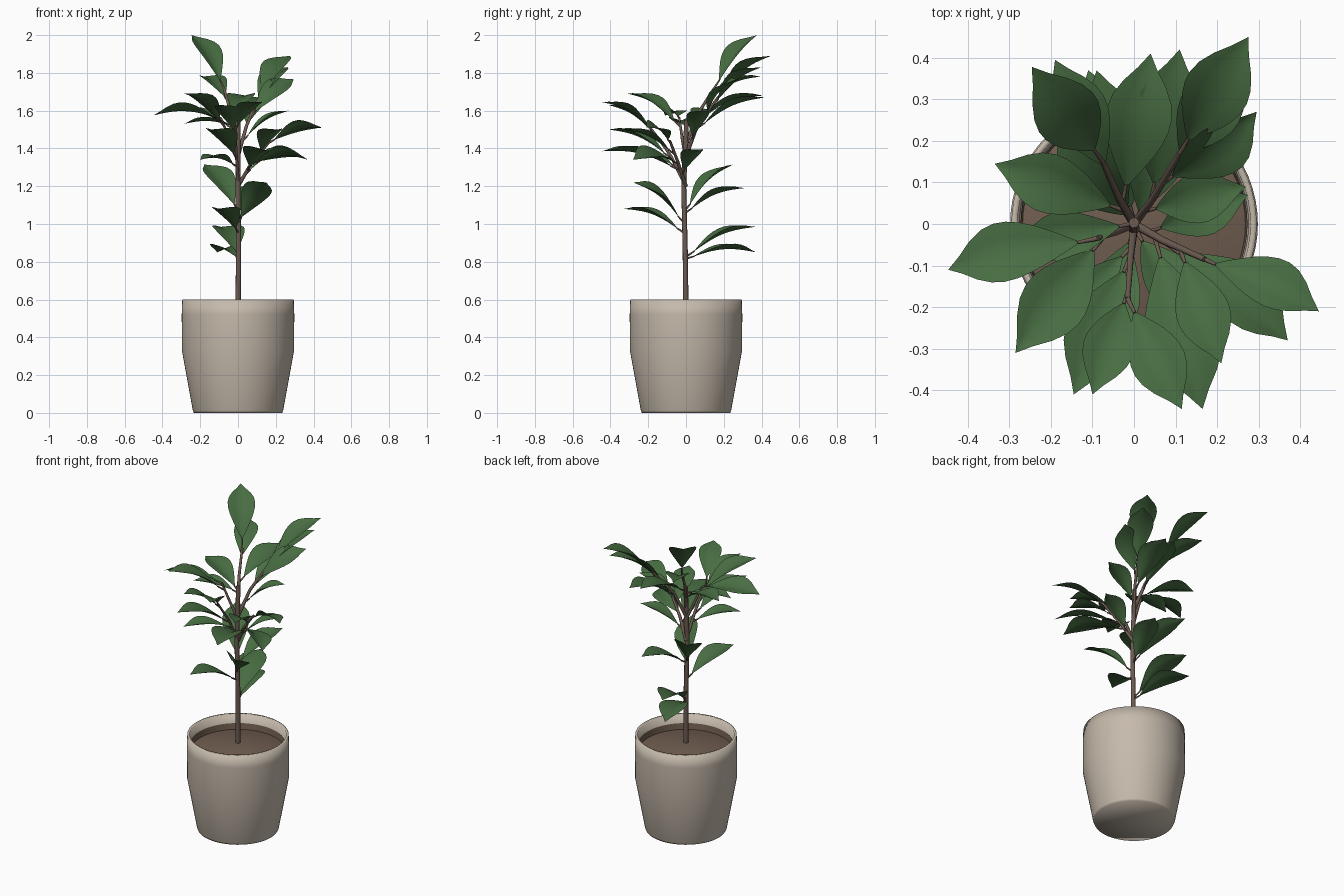
import bpy, math
from mathutils import Vector, Matrix

if "Cube" in bpy.data.objects:
    bpy.data.objects.remove(bpy.data.objects["Cube"])


def material(name, rgb):
    m = bpy.data.materials.new(name)
    m.diffuse_color = (*rgb, 1)
    m.use_nodes = True
    m.node_tree.nodes["Principled BSDF"].inputs["Base Color"].default_value = m.diffuse_color
    return m


CLAY = material("warm_grey_clay", (0.56, 0.49, 0.41))
SOIL = material("brown_soil", (0.165, 0.112, 0.082))
BARK = material("brown_bark", (0.15, 0.105, 0.082))
LEAF = material("leaf_green", (0.064, 0.152, 0.054))


def mesh_object(name, verts, faces, mat, angle=40):
    me = bpy.data.meshes.new(name)
    me.from_pydata(verts, [], faces)
    me.materials.append(mat)
    ob = bpy.data.objects.new(name, me)
    bpy.context.collection.objects.link(ob)
    bpy.ops.object.select_all(action='DESELECT')
    ob.select_set(True)
    bpy.context.view_layer.objects.active = ob
    bpy.ops.object.shade_smooth_by_angle(angle=math.radians(angle))
    return ob


def lathe(name, profile, mat, n=64):
    """Fully smooth turned shape; a profile point with r = 0 closes the end."""
    verts, rings = [], []
    for r, z in profile:
        m = n if r else 1
        rings.append([len(verts) + i % m for i in range(n + 1)])
        verts += [(r * math.cos(2 * math.pi * i / n), r * math.sin(2 * math.pi * i / n), z) for i in range(m)]
    faces = [tuple(dict.fromkeys((a[i], a[i + 1], b[i + 1], b[i])))
             for a, b in zip(rings, rings[1:]) for i in range(n)]
    return mesh_object(name, verts, faces, mat, 180)


def tubes(name, paths):
    """Tapered round stems; each path is (points, start radius, end radius)."""
    verts, faces, n = [], [], 8
    for pts, r0, r1 in paths:
        start = len(verts)
        for k, p in enumerate(pts):
            d = (pts[min(k + 1, len(pts) - 1)] - pts[max(k - 1, 0)]).normalized()
            a = d.cross(Vector((0.31, 0.95, 0.05))).normalized()
            b = d.cross(a)
            r = r0 + (r1 - r0) * k / (len(pts) - 1)
            verts += [p + r * (a * math.cos(2 * math.pi * i / n) + b * math.sin(2 * math.pi * i / n))
                      for i in range(n)]
        for k in range(len(pts) - 1):
            o = start + k * n
            faces += [(o + i, o + (i + 1) % n, o + n + (i + 1) % n, o + n + i) for i in range(n)]
        faces.append(tuple(range(len(verts) - n, len(verts))))
    return mesh_object(name, verts, faces, BARK, 60)


def along(pts, t):
    """Point at fraction t of a polyline."""
    s = t * (len(pts) - 1)
    k = min(int(s), len(pts) - 2)
    return pts[k].lerp(pts[k + 1], s - k)


# Half width of the leaf blade from stalk to tip
OUTLINE = (0.015, 0.07, 0.12, 0.168, 0.205, 0.23, 0.235, 0.212, 0.155, 0.07, 0.0)


def add_leaf(verts, faces, base, tip, roll):
    axis = tip - base
    length = axis.length
    side = Vector((axis.y, -axis.x, 0)).normalized()
    side = Matrix.Rotation(roll, 3, axis.normalized()) @ side
    up = side.cross(axis).normalized()
    start = len(verts)
    rows = len(OUTLINE)
    for k, w in enumerate(OUTLINE):
        u = k / (rows - 1)
        spine = base + axis * u + up * length * 0.08 * math.sin(math.pi * u)
        for j in (-1, -0.5, 0, 0.5, 1):
            fold = 0.5 * abs(j) - 0.15 * j * j
            verts.append(spine + side * (j * w * length) + up * (fold * w * length))
    for k in range(rows - 1):
        for j in range(4):
            o = start + k * 5 + j
            if k == rows - 2:
                faces.append((o, o + 1, start + (rows - 1) * 5 + 2))
            else:
                faces.append((o, o + 1, o + 6, o + 5))


def limb(name, points, r0, r1, leaves):
    """A stem with leaves given as (fraction along stem, tip x, tip y, tip z, optional roll)."""
    pts = [Vector(p) for p in points]
    paths, verts, faces = [(pts, r0, r1)], [], []
    for t, x, y, z, *roll in leaves:
        tip, node = Vector((x, y, z)), along(pts, t)
        base = node.lerp(tip, 0.13) + Vector((0, 0, 0.01))
        add_leaf(verts, faces, base, tip, roll[0] if roll else 0)
        paths.append(([node, node.lerp(base, 0.5), base], 0.006, 0.004))
    tubes(name, paths)
    mesh_object(name + "_leaves", verts, faces, LEAF, 60)


# Pot with thick rim, hollow inside
lathe("pot", [(0, 0), (0.234, 0), (0.239, 0.012), (0.297, 0.33), (0.298, 0.52), (0.295, 0.6),
              (0.28, 0.6), (0.275, 0.49)], CLAY)
# Mounded soil and the raised soil ring against the pot wall
lathe("soil", [(0.268, 0.507), (0.20, 0.525), (0.10, 0.542), (0, 0.55)], SOIL)
lathe("soil_ring", [(0.267, 0.50), (0.273, 0.545)], SOIL)

# Main stem and its low leaves
limb("main_stem", [(0, 0, 0.5), (0.003, -0.004, 0.85), (0, -0.012, 1.2), (0, 0.003, 1.55)], 0.015, 0.013, [
    (0.30, -0.11, 0.37, 0.85), (0.31, -0.09, 0.37, 0.985), (0.43, -0.11, -0.33, 1.08),
    (0.48, 0.15, -0.28, 1.22, -0.45), (0.53, 0.10, 0.31, 1.19), (0.54, -0.18, 0.25, 1.315, -0.15),
    (0.96, -0.285, -0.05, 1.53)])
# Side branches
limb("back_right_branch", [(0, 0, 1.36), (0.045, 0.06, 1.52), (0.11, 0.17, 1.67)], 0.011, 0.007, [
    (1.0, 0.275, 0.45, 1.89), (0.65, 0.295, 0.27, 1.766, 0.45), (0.85, 0.265, 0.40, 1.83),
    (0.45, 0.11, 0.42, 1.67), (0.25, 0.27, 0.09, 1.6)])
limb("back_left_branch", [(0, 0, 1.42), (-0.035, 0.06, 1.58), (-0.075, 0.15, 1.72)], 0.011, 0.007, [
    (1.0, -0.246, 0.378, 2.0), (0.75, -0.19, 0.395, 1.78), (0.4, 0.04, 0.41, 1.68),
    (0.25, -0.335, 0.145, 1.6)])
limb("front_right_branch", [(0, 0, 1.2), (0.07, -0.04, 1.32), (0.17, -0.085, 1.44)], 0.011, 0.007, [
    (0.95, 0.445, -0.21, 1.51, -0.4), (0.5, 0.37, -0.28, 1.34, -0.4), (0.35, 0.165, -0.445, 1.385),
    (0.25, 0.275, 0.07, 1.395), (0.7, 0.21, -0.335, 1.5)])
limb("front_branch", [(0, -0.01, 1.22), (-0.008, -0.08, 1.36), (-0.015, -0.18, 1.5)], 0.010, 0.006, [
    (1.0, 0.115, -0.445, 1.645), (0.9, -0.10, -0.41, 1.63), (0.45, -0.145, -0.41, 1.5),
    (0.3, -0.20, -0.27, 1.34)])
limb("left_branch", [(0, 0, 1.34), (-0.045, -0.02, 1.45), (-0.09, -0.035, 1.56)], 0.010, 0.006, [
    (1.0, -0.447, -0.11, 1.575, 0.3), (0.8, -0.285, -0.31, 1.69)])
